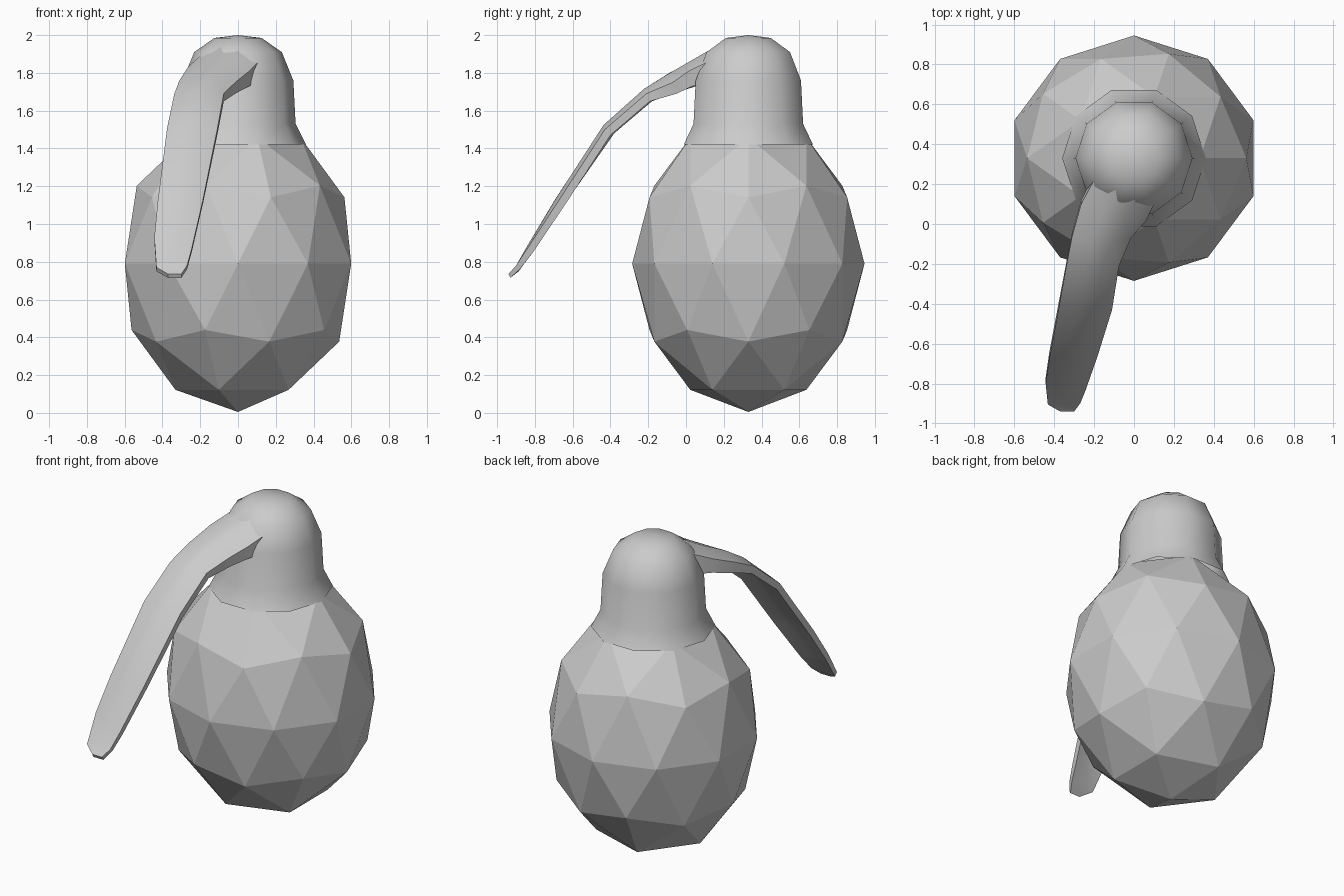
import bpy, bmesh
from math import cos, sin, pi
from mathutils import Vector

if "Cube" in bpy.data.objects:
    bpy.data.objects.remove(bpy.data.objects["Cube"])

CY = 0.33  # body axis offset in y


def make_object(name, bm):
    bmesh.ops.recalc_face_normals(bm, faces=bm.faces)
    me = bpy.data.meshes.new(name)
    bm.to_mesh(me)
    bm.free()
    ob = bpy.data.objects.new(name, me)
    bpy.context.collection.objects.link(ob)
    return ob


def smooth(ob, angle):
    bpy.ops.object.select_all(action='DESELECT')
    ob.select_set(True)
    bpy.context.view_layer.objects.active = ob
    bpy.ops.object.shade_smooth_by_angle(angle=angle)


def bridge(bm, a, b):
    n = len(a)
    for i in range(n):
        j = (i + 1) % n
        bm.faces.new((a[i], a[j], b[j], b[i]))


# Faceted egg-shaped body
bpy.ops.mesh.primitive_ico_sphere_add(subdivisions=2, radius=1, location=(0, CY, 0.79))
body = bpy.context.object
body.name = "body"
body.scale = (0.63, 0.615, 0.785)

# Ten-sided domed cap with a flared skirt
bm = bmesh.new()
rings = []
for r, z in [(0.36, 1.42), (0.305, 1.53), (0.293, 1.76), (0.232, 1.91), (0.125, 1.985)]:
    rings.append([bm.verts.new((r * cos(k * pi / 5), CY + r * sin(k * pi / 5), z))
                  for k in range(10)])
for a, b in zip(rings, rings[1:]):
    bridge(bm, a, b)
tip = bm.verts.new((0, CY, 2.0))
for k in range(10):
    bm.faces.new((rings[-1][k], rings[-1][(k + 1) % 10], tip))
cap = make_object("cap", bm)
smooth(cap, 0.6)

# Curved lever: left xyz, right xyz, offset to the underside (y, z), crown height
sections = [
    ((-0.19, 0.24, 1.90), (0.12, 0.14, 1.87), (0.03, -0.13), 0.06),
    ((-0.265, 0.10, 1.83), (0.06, 0.015, 1.81), (0.02, -0.08), 0.05),
    ((-0.31, -0.06, 1.76), (-0.015, -0.07, 1.75), (0.02, -0.06), 0.05),
    ((-0.337, -0.20, 1.69), (-0.075, -0.21, 1.69), (0.02, -0.04), 0.03),
    ((-0.375, -0.41, 1.51), (-0.11, -0.43, 1.50), (0.03, -0.03), 0.025),
    ((-0.425, -0.68, 1.12), (-0.185, -0.67, 1.13), (0.035, -0.02), 0.02),
    ((-0.443, -0.80, 0.93), (-0.245, -0.84, 0.87), (0.03, -0.02), 0.01),
    ((-0.432, -0.905, 0.77), (-0.27, -0.90, 0.78), (0.02, -0.02), 0.0),
    ((-0.37, -0.94, 0.735), (-0.30, -0.94, 0.735), (0.01, -0.02), 0.0),
]
bm = bmesh.new()
loops = []
for left, right, (dy, dz), crown in sections:
    l, r = Vector(left), Vector(right)
    down = Vector((0, dy, dz))
    up = Vector((0, -0.5, 0.86)) * crown
    top = [l, l.lerp(r, 0.33) + up, l.lerp(r, 0.67) + up, r]
    under = [p + down for p in reversed(top)]
    loops.append([bm.verts.new(p) for p in top + under])
for a, b in zip(loops, loops[1:]):
    bridge(bm, a, b)
bm.faces.new(loops[0])
bm.faces.new(loops[-1])
lever = make_object("lever", bm)
smooth(lever, 0.7)
